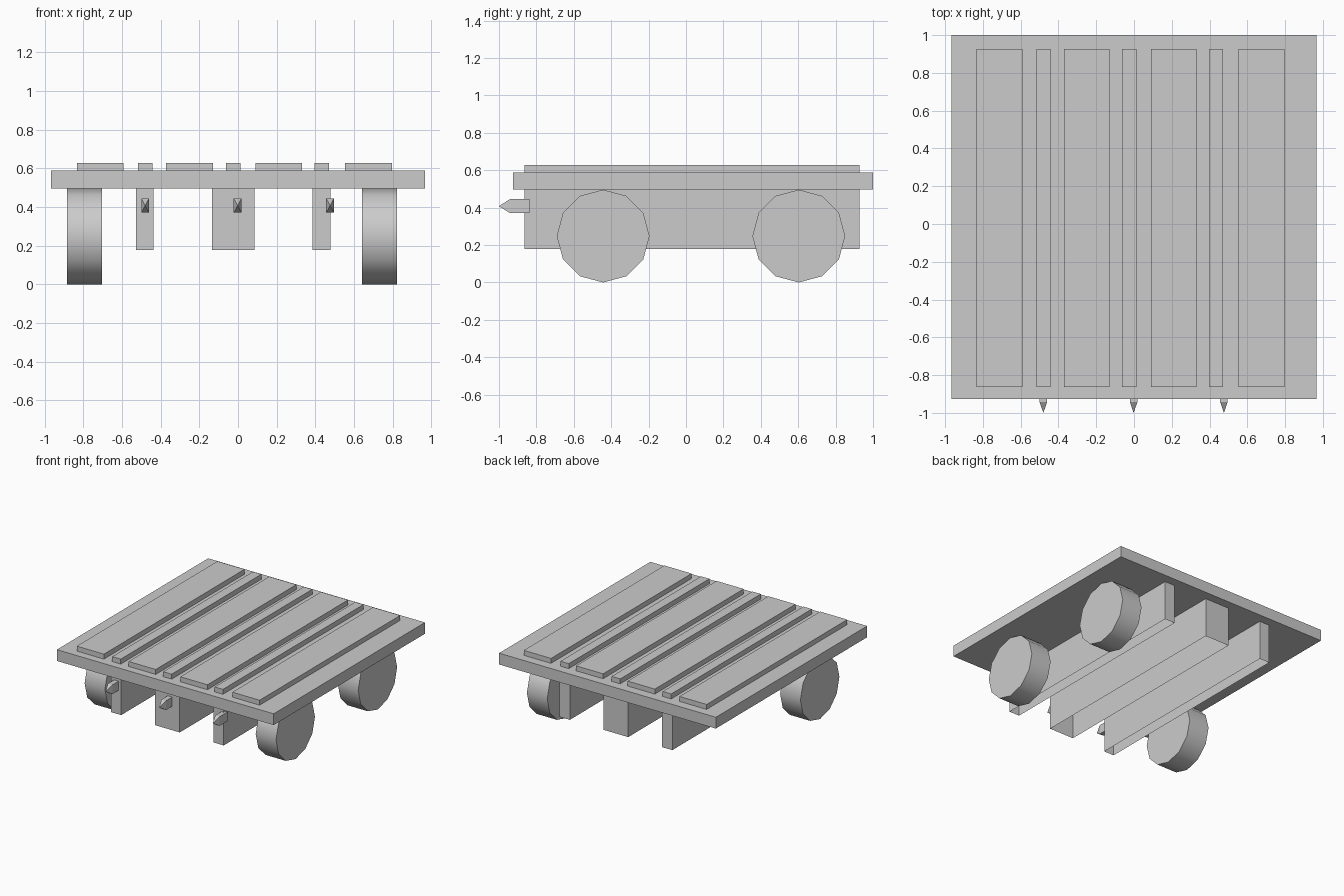
import bpy, bmesh, math
from mathutils import Matrix

if "Cube" in bpy.data.objects:
    bpy.data.objects.remove(bpy.data.objects["Cube"])


def finish(name, bm):
    bmesh.ops.recalc_face_normals(bm, faces=bm.faces)
    mesh = bpy.data.meshes.new(name)
    bm.to_mesh(mesh)
    bm.free()
    obj = bpy.data.objects.new(name, mesh)
    bpy.context.scene.collection.objects.link(obj)
    return obj


def box_mesh(x, y, z):
    """Box spanning the (min, max) ranges x, y and z."""
    bm = bmesh.new()
    bmesh.ops.create_cube(bm, size=1)
    for v in bm.verts:
        for i, (lo, hi) in enumerate((x, y, z)):
            v.co[i] = hi if v.co[i] > 0 else lo
    bm.normal_update()
    return bm


# Flat deck
finish("deck", box_mesh((-0.966, 0.966), (-0.926, 1.0), (0.497, 0.588)))

# Wide and narrow planks laid along the deck
planks = [(-0.833, -0.591), (-0.517, -0.441), (-0.371, -0.129), (-0.063, 0.013),
          (0.09, 0.332), (0.396, 0.47), (0.554, 0.797)]
for i, x in enumerate(planks):
    finish(f"plank_{i + 1}", box_mesh(x, (-0.863, 0.927), (0.588, 0.628)))

# Hollow beams under the deck, open at the bottom
for i, x in enumerate([(-0.527, -0.437), (-0.134, 0.085), (0.386, 0.477)]):
    bm = box_mesh(x, (-0.863, 0.927), (0.178, 0.497))
    bottom = [f for f in bm.faces if f.normal.z < -0.5]
    bmesh.ops.delete(bm, geom=bottom, context='FACES_ONLY')
    finish(f"beam_{i + 1}", bm)

# Pointed pegs on the front: a box whose front face is poked into a pyramid
for i, x in enumerate((-0.48, -0.002, 0.476)):
    bm = box_mesh((x - 0.02, x + 0.02), (-0.838, -0.942), (0.371, 0.445))
    cap = [f for f in bm.faces if f.calc_center_median().y < -0.93]
    tip = bmesh.ops.poke(bm, faces=cap)["verts"][0]
    tip.co.y = -1.0
    finish(f"front_peg_{i + 1}", bm)

# Three twelve-sided wheels; the back left one is missing
R = 0.248
for name, x, y in (("front_left_wheel", -0.793, -0.443),
                   ("front_right_wheel", 0.732, -0.443),
                   ("back_right_wheel", 0.732, 0.603)):
    bm = bmesh.new()
    bmesh.ops.create_cone(bm, cap_ends=True, segments=12, radius1=R, radius2=R, depth=0.181,
                          matrix=Matrix.Translation((x, y, R)) @ Matrix.Rotation(math.pi / 2, 4, 'Y'))
    wheel = finish(name, bm)
    bpy.ops.object.select_all(action='DESELECT')
    wheel.select_set(True)
    bpy.context.view_layer.objects.active = wheel
    bpy.ops.object.shade_smooth_by_angle(angle=math.radians(40))
